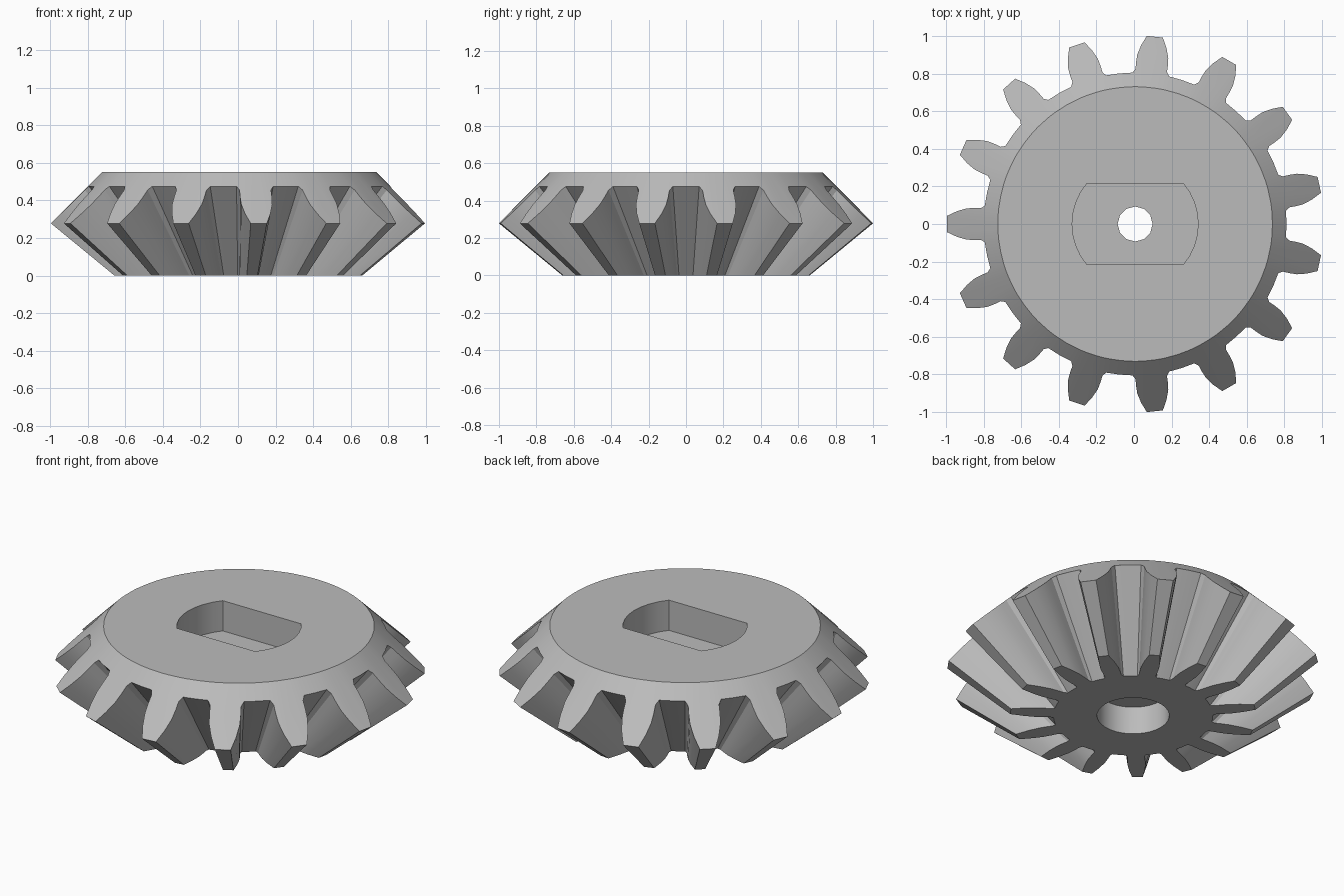
import bpy, bmesh, math
from math import cos, sin, asin, radians, pi

if "Cube" in bpy.data.objects:
    bpy.data.objects.remove(bpy.data.objects["Cube"])

TEETH = 15
CX = 0.006          # axis offset that centres the odd-toothed gear
APEX = 0.544        # pitch apex lies this far below the base
BACK = 1.28         # back cone: z = BACK - r

grey = bpy.data.materials.new("plain grey")
grey.diffuse_color = (0.5, 0.5, 0.5, 1)
grey.use_nodes = True
grey.node_tree.nodes["Principled BSDF"].inputs["Base Color"].default_value = grey.diffuse_color


def make_object(name, bm):
    bmesh.ops.recalc_face_normals(bm, faces=bm.faces)
    me = bpy.data.meshes.new(name)
    bm.to_mesh(me)
    bm.free()
    me.materials.append(grey)
    ob = bpy.data.objects.new(name, me)
    bpy.context.collection.objects.link(ob)
    return ob


def loft(name, rings):
    """Closed solid through rings with equal point counts."""
    bm = bmesh.new()
    vs = [[bm.verts.new((x + CX, y, z)) for x, y, z in ring] for ring in rings]
    n = len(vs[0])
    for a, b in zip(vs, vs[1:]):
        for i in range(n):
            j = (i + 1) % n
            bm.faces.new((a[i], a[j], b[j], b[i]))
    bm.faces.new(vs[0])
    bm.faces.new(vs[-1])
    return make_object(name, bm)


def prism(name, pts, z0, z1):
    return loft(name, [[(x, y, z0) for x, y in pts], [(x, y, z1) for x, y in pts]])


def circle(r, n):
    return [(r * cos(2 * pi * i / n), r * sin(2 * pi * i / n)) for i in range(n)]


# Tooth outline on the back cone: (radius, half width), root to tip
half = [(0.805, 0.098), (0.825, 0.084), (0.86, 0.085), (0.90, 0.083),
        (0.95, 0.068), (1.002, 0.043)]
polar = [(-radians(12), 0.805)]
polar += [(-asin(w / r), r) for r, w in half]
polar += [(asin(w / r), r) for r, w in reversed(half)]

outer, base, rim = [], [], []
for t in range(TEETH):
    mid = pi + t * 2 * pi / TEETH
    for a, r in polar:
        c, s = cos(mid + a), sin(mid + a)
        z = BACK - r
        k = APEX / (z + APEX)           # teeth taper toward the apex
        outer.append((r * c, r * s, z))
        base.append((r * k * c, r * k * s, 0))
        rim.append((0.73 * c, 0.73 * s, BACK - 0.73))

gear = loft("bevel_gear", [base, outer, rim])

# Double-flat pocket in the top
corner = asin(0.215 / 0.335)
arc = [-corner + 2 * corner * i / 8 for i in range(9)]
pocket = [(0.335 * cos(a), 0.335 * sin(a)) for a in arc]
pocket += [(-x, -y) for x, y in pocket]

cutters = [
    prism("pocket_cutter", pocket, 0.37, 0.7),
    prism("shaft_hole_cutter", circle(0.093, 12), -0.1, 0.6),
    prism("base_bore_cutter", circle(0.195, 32), -0.1, 0.165),
]

bpy.context.view_layer.objects.active = gear
for cut in cutters:
    cut.hide_render = True
    mod = gear.modifiers.new(cut.name, 'BOOLEAN')
    mod.operation = 'DIFFERENCE'
    mod.solver = 'EXACT'
    mod.object = cut
    bpy.ops.object.modifier_apply(modifier=mod.name)
for cut in cutters:
    bpy.data.objects.remove(cut)

# Smooth the cones and flanks, keep the edges sharp
bpy.ops.object.select_all(action='DESELECT')
gear.select_set(True)
bpy.ops.object.shade_smooth_by_angle(angle=radians(25))
